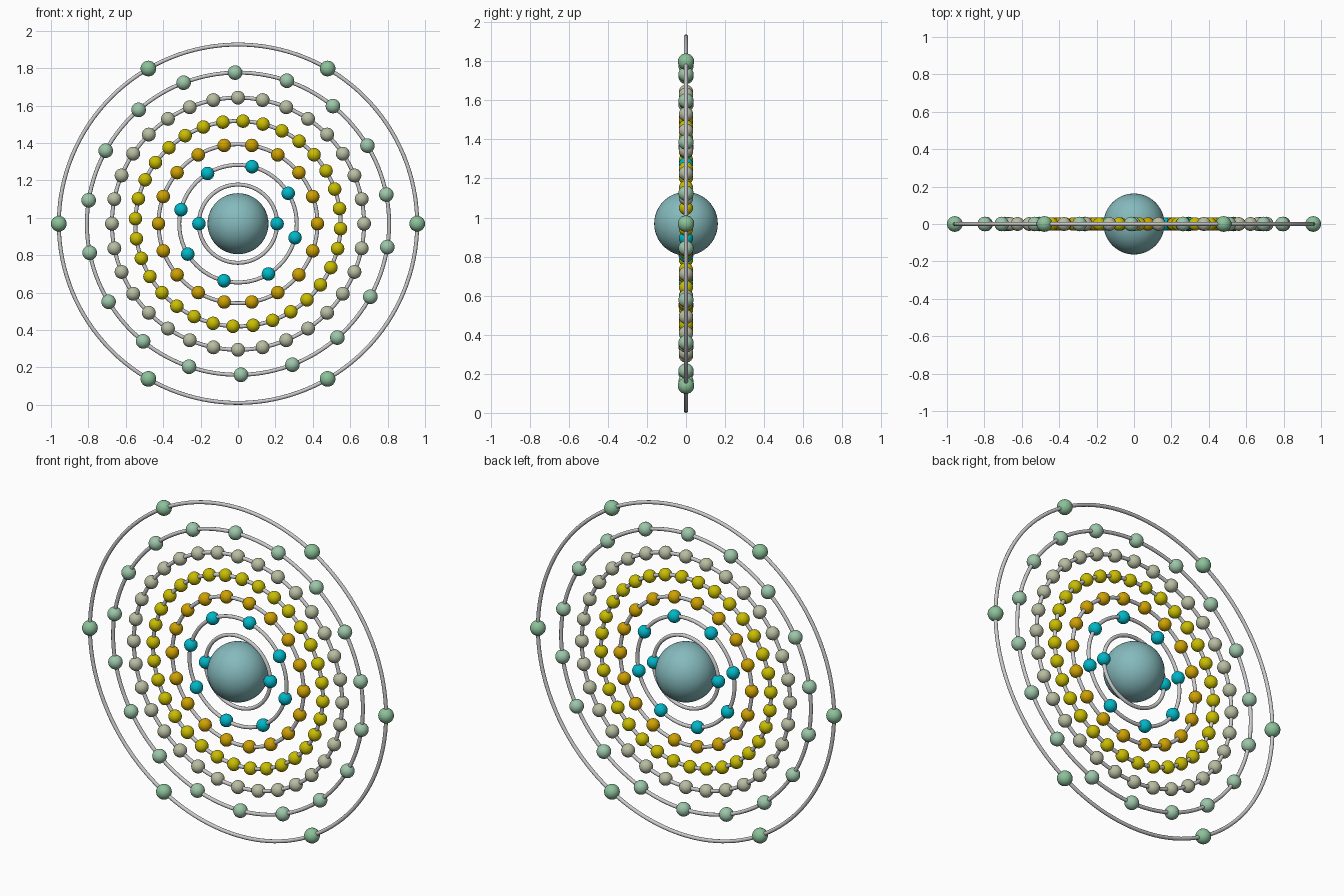
import bpy
import bmesh
from math import sin, cos, pi, radians
from mathutils import Matrix

if "Cube" in bpy.data.objects:
    bpy.data.objects.remove(bpy.data.objects["Cube"])

CZ = 0.9685      # height of the centre
TUBE = 0.0105    # orbit wire radius


def material(name, rgb):
    m = bpy.data.materials.new(name)
    m.diffuse_color = tuple((c / 255) ** 2.2 for c in rgb) + (1.0,)
    m.use_nodes = True
    m.node_tree.nodes["Principled BSDF"].inputs["Base Color"].default_value = m.diffuse_color
    return m


def finish(bm, name, mat=None):
    for f in bm.faces:
        f.smooth = True
    me = bpy.data.meshes.new(name)
    bm.to_mesh(me)
    bm.free()
    if mat:
        me.materials.append(mat)
    ob = bpy.data.objects.new(name, me)
    ob.location.z = CZ
    bpy.context.collection.objects.link(ob)
    return ob


def orbit_ring(name, radius, n=128, k=12):
    bm = bmesh.new()
    rows = []
    for i in range(n):
        a = 2 * pi * i / n
        row = []
        for j in range(k):
            b = 2 * pi * j / k
            r = radius + TUBE * cos(b)
            row.append(bm.verts.new((r * cos(a), TUBE * sin(b), r * sin(a))))
        rows.append(row)
    for i in range(n):
        p, q = rows[i], rows[(i + 1) % n]
        for j in range(k):
            bm.faces.new((p[j], p[(j + 1) % k], q[(j + 1) % k], q[j]))
    bmesh.ops.recalc_face_normals(bm, faces=bm.faces)
    finish(bm, name)


def electrons(name, radius, count, offset, size, mat):
    bm = bmesh.new()
    for i in range(count):
        a = radians(offset) + 2 * pi * i / count
        bmesh.ops.create_uvsphere(
            bm, u_segments=24, v_segments=12, radius=size,
            matrix=Matrix.Translation((radius * cos(a), 0, radius * sin(a))))
    finish(bm, name, mat)


# Nucleus
bm = bmesh.new()
bmesh.ops.create_uvsphere(bm, u_segments=48, v_segments=24, radius=0.163)
finish(bm, "nucleus", material("nucleus_teal", (132, 184, 187)))

# Shells: orbit radius, electron count, start angle, electron size, colour
cyan = (0, 182, 198)
shells = [
    (0.209, 2, 0, 0.036, cyan),
    (0.314, 8, 31.2, 0.036, cyan),
    (0.425, 18, 0, 0.036, (205, 160, 10)),
    (0.549, 32, 8.45, 0.036, (200, 188, 10)),
    (0.674, 32, 0, 0.037, (182, 188, 160)),
    (0.808, 18, 11.1, 0.039, (155, 197, 168)),
    (0.958, 6, 0, 0.042, (138, 192, 152)),
]
for i, (radius, count, offset, size, rgb) in enumerate(shells, 1):
    orbit_ring(f"orbit_ring_{i}", radius)
    electrons(f"electrons_{i}", radius, count, offset, size,
              material(f"electron_colour_{i}", rgb))
